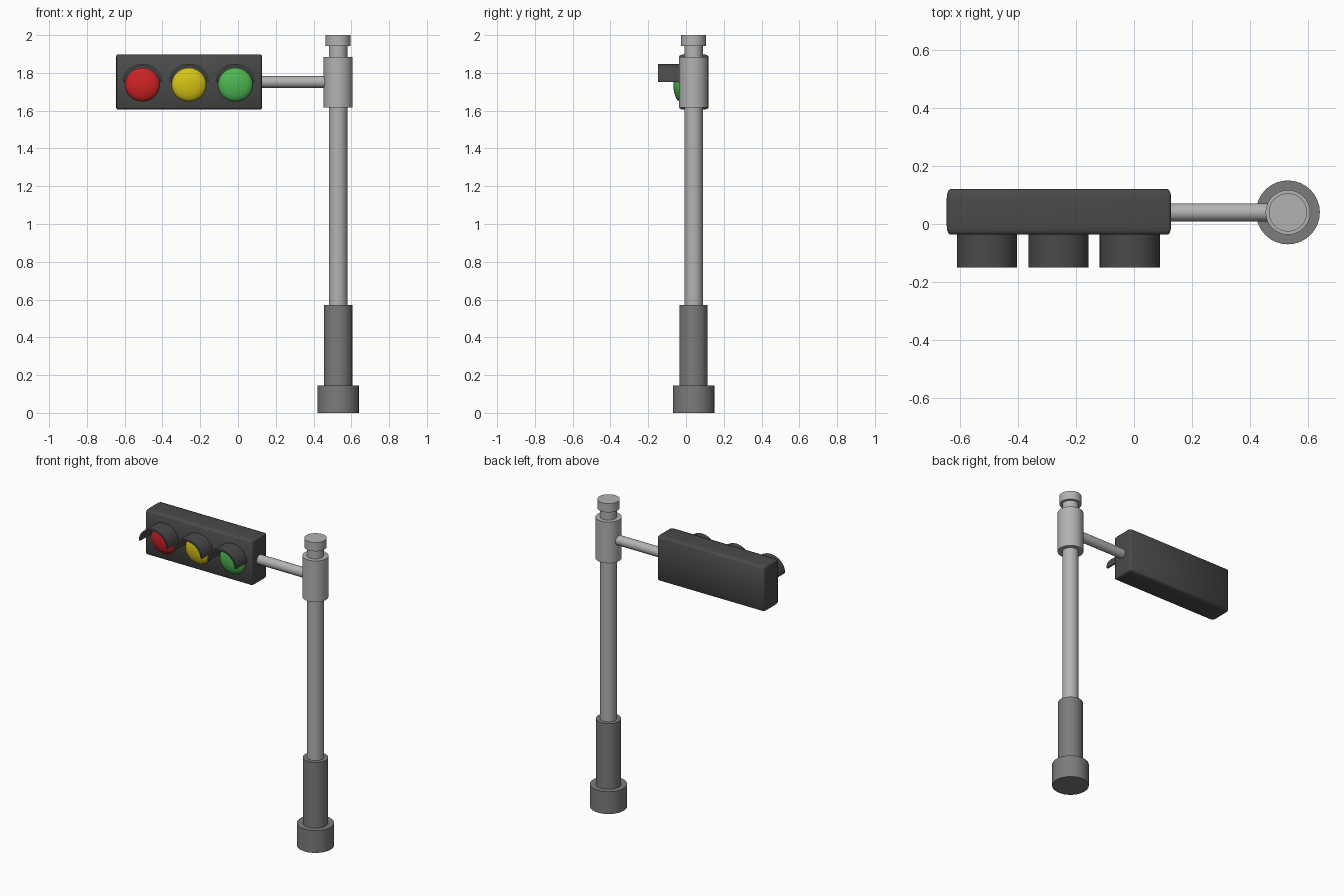
import bpy, bmesh, math
from mathutils import Matrix

if "Cube" in bpy.data.objects:
    bpy.data.objects.remove(bpy.data.objects["Cube"])

PX, PY = 0.53, 0.04          # pole axis
LIGHT_Z = 1.738


def material(name, rgb):
    m = bpy.data.materials.new(name)
    m.diffuse_color = (*rgb, 1)
    m.use_nodes = True
    m.node_tree.nodes["Principled BSDF"].inputs["Base Color"].default_value = m.diffuse_color
    return m


STEEL = material("light steel", (0.45, 0.45, 0.45))
BASE = material("base grey", (0.20, 0.20, 0.20))
DARK = material("housing charcoal", (0.068, 0.068, 0.068))
RED = material("red lens", (0.62, 0.016, 0.018))
YELLOW = material("yellow lens", (0.68, 0.54, 0.008))
GREEN = material("green lens", (0.075, 0.47, 0.08))


def finish(name, bm, mat, angle=35):
    bmesh.ops.recalc_face_normals(bm, faces=bm.faces[:])
    me = bpy.data.meshes.new(name)
    bm.to_mesh(me)
    bm.free()
    me.materials.append(mat)
    ob = bpy.data.objects.new(name, me)
    bpy.context.collection.objects.link(ob)
    bpy.ops.object.select_all(action='DESELECT')
    ob.select_set(True)
    bpy.context.view_layer.objects.active = ob
    bpy.ops.object.shade_smooth_by_angle(angle=math.radians(angle))
    return ob


def cylinder(name, r, z0, z1, mat):
    bm = bmesh.new()
    bmesh.ops.create_cone(bm, cap_ends=True, segments=32, radius1=r, radius2=r, depth=z1 - z0,
                          matrix=Matrix.Translation((PX, PY, (z0 + z1) / 2)))
    return finish(name, bm, mat)


# Pole stack
cylinder("base_foot", 0.11, 0, 0.145, BASE)
cylinder("base_sleeve", 0.075, 0.145, 0.572, BASE)
cylinder("pole", 0.049, 0.572, 1.945, STEEL)
cylinder("arm_collar", 0.077, 1.617, 1.885, STEEL)
cylinder("pole_cap", 0.066, 1.943, 2.0, STEEL)

# Horizontal arm
bm = bmesh.new()
bmesh.ops.create_cone(bm, cap_ends=True, segments=24, radius1=0.031, radius2=0.031, depth=0.42,
                      matrix=Matrix.Translation((0.31, PY, 1.752)) @ Matrix.Rotation(math.pi / 2, 4, 'Y'))
finish("arm", bm, STEEL)

# Signal housing: rounded box whose bevel is stretched in depth
bm = bmesh.new()
bmesh.ops.create_cube(bm, size=1, matrix=Matrix.Diagonal((0.773, 0.058, 0.293, 1)))
bmesh.ops.bevel(bm, geom=bm.edges[:], offset=0.012, segments=3, profile=0.5, affect='EDGES')
bmesh.ops.transform(bm, verts=bm.verts[:],
                    matrix=Matrix.Translation((-0.2585, 0.0415, 1.7515)) @ Matrix.Diagonal((1, 2.7, 1, 1)))
finish("signal_housing", bm, DARK, 40)


def lens(name, x, mat):
    # Shallow dome bulging forward from the housing face
    bm = bmesh.new()
    bmesh.ops.create_uvsphere(bm, u_segments=32, v_segments=16, radius=1,
                              matrix=Matrix.Translation((x, -0.03, LIGHT_Z))
                              @ Matrix.Diagonal((0.093, 0.037, 0.09, 1))
                              @ Matrix.Rotation(math.pi / 2, 4, 'X'))
    finish(name, bm, mat, 60)


def visor(name, x):
    # Half-round hood: outer and inner arcs joined and extruded forward
    n = 20
    prof = []
    for rx, rz, order in ((0.104, 0.097, range(n + 1)), (0.093, 0.085, range(n, -1, -1))):
        prof += [(x + rx * math.cos(math.pi * i / n), 1.751 + rz * math.sin(math.pi * i / n)) for i in order]
    bm = bmesh.new()
    back = [bm.verts.new((px, -0.02, pz)) for px, pz in prof]
    front = [bm.verts.new((px, -0.149, pz)) for px, pz in prof]
    m = len(prof)
    for i in range(m):
        j = (i + 1) % m
        bm.faces.new((back[i], back[j], front[j], front[i]))
    for ring in (back, front):
        for i in range(n):
            bm.faces.new((ring[i], ring[i + 1], ring[m - 2 - i], ring[m - 1 - i]))
    finish(name, bm, DARK)


# Three lights with hoods
for label, x, mat in (("red", -0.506, RED), ("yellow", -0.26, YELLOW), ("green", -0.014, GREEN)):
    lens(label + "_lens", x, mat)
    visor(label + "_visor", x)
